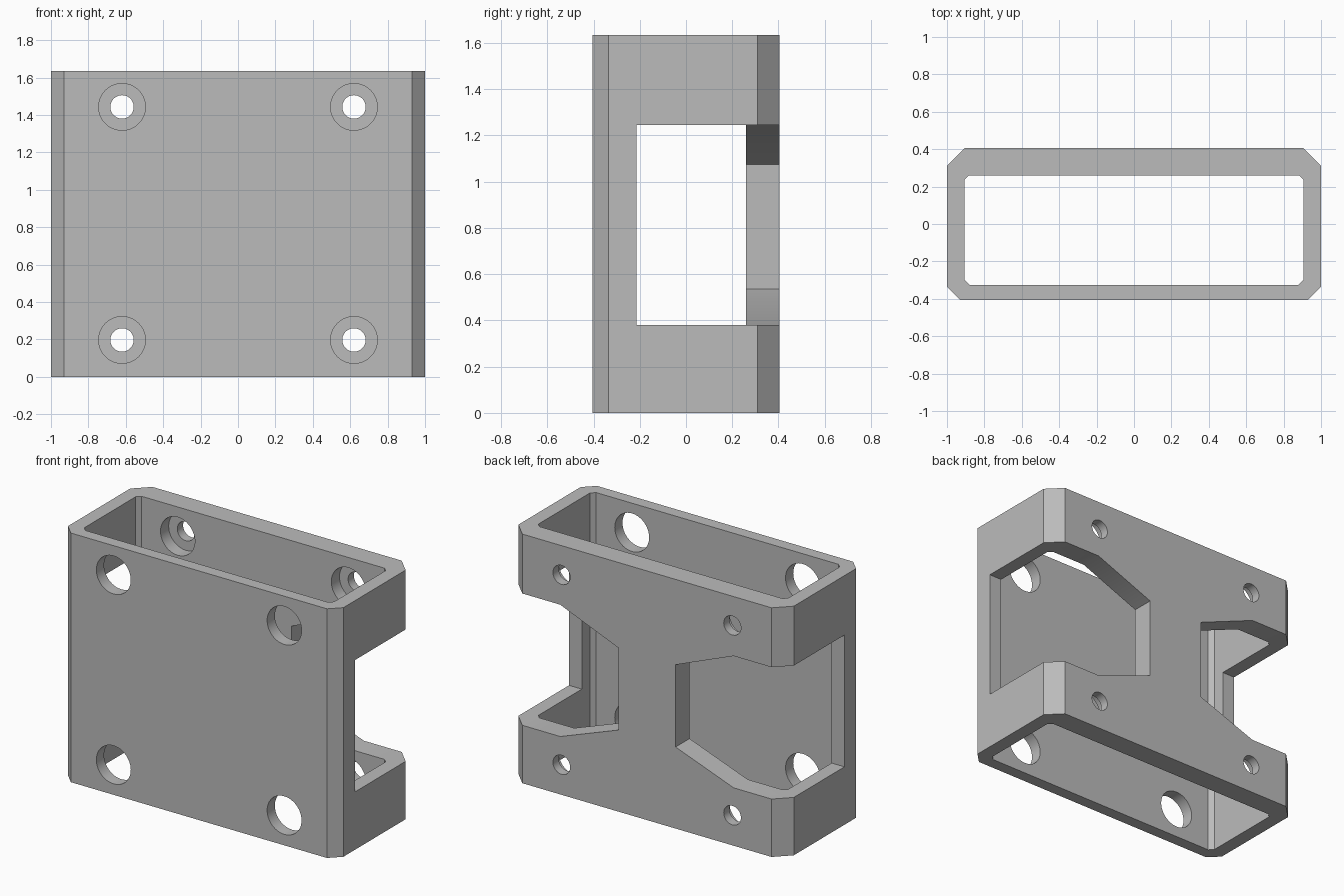
import bpy, bmesh, math
from mathutils import Matrix, Vector

cube = bpy.data.objects.get("Cube")
if cube:
    bpy.data.objects.remove(cube, do_unlink=True)

HEIGHT = 1.635
HOLE_X, HOLE_Z = 0.62, (0.197, 1.443)

grey = bpy.data.materials.new("plain grey")
grey.use_nodes = True
grey.diffuse_color = (0.5, 0.5, 0.5, 1)
grey.node_tree.nodes["Principled BSDF"].inputs["Base Color"].default_value = (0.5, 0.5, 0.5, 1)


def prism(name, points, shift):
    """Extrude a closed flat outline along the shift vector."""
    bm = bmesh.new()
    face = bm.faces.new([bm.verts.new(p) for p in points])
    result = bmesh.ops.extrude_face_region(bm, geom=[face])
    verts = [v for v in result["geom"] if isinstance(v, bmesh.types.BMVert)]
    bmesh.ops.translate(bm, vec=Vector(shift), verts=verts)
    bmesh.ops.recalc_face_normals(bm, faces=bm.faces)
    mesh = bpy.data.meshes.new(name)
    bm.to_mesh(mesh)
    bm.free()
    mesh.materials.append(grey)
    obj = bpy.data.objects.new(name, mesh)
    bpy.context.collection.objects.link(obj)
    return obj


def hole(x, z, radius, y0, y1):
    """Round cutter running along y."""
    steps = 48
    ring = [(x + radius * math.cos(math.tau * i / steps), y0,
             z + radius * math.sin(math.tau * i / steps)) for i in range(steps)]
    return prism("hole_cutter", ring, (0, y1 - y0, 0))


def cut(target, cutter):
    cutter.hide_render = True
    mod = target.modifiers.new("cut", "BOOLEAN")
    mod.operation = "DIFFERENCE"
    mod.solver = "EXACT"
    mod.object = cutter
    bpy.context.view_layer.objects.active = target
    bpy.ops.object.modifier_apply(modifier=mod.name)
    bpy.data.objects.remove(cutter, do_unlink=True)


def mirrored(half, z):
    """Complete a right-hand half profile across x = 0."""
    return [(x, y, z) for x, y in half] + [(-x, y, z) for x, y in reversed(half)]


# Chamfered rectangular tube
outer = [(0.93, -0.405), (1, -0.335), (1, 0.31), (0.905, 0.405)]
inner = [(0.88, -0.325), (0.907, -0.298), (0.907, 0.235), (0.882, 0.26)]
housing = prism("housing", mirrored(outer, 0), (0, 0, HEIGHT))
cut(housing, prism("bore_cutter", mirrored(inner, -0.1), (0, 0, HEIGHT + 0.2)))

for side in (-1, 1):
    # Side opening that wraps round into the back wall
    window = [(1.2, 0.38), (0.63, 0.38), (0.208, 0.535),
              (0.208, 1.075), (0.63, 1.245), (1.2, 1.245)]
    cut(housing, prism("window_cutter",
                       [(side * x, -0.215, z) for x, z in window], (0, 0.8, 0)))
    # Tool access holes in front, counterbored screw holes in back
    for z in HOLE_Z:
        cut(housing, hole(side * HOLE_X, z, 0.125, -0.6, 0.345))
        cut(housing, hole(side * HOLE_X, z, 0.0625, 0.2, 0.6))

# Smooth bores, crisp edges
bpy.ops.object.select_all(action="DESELECT")
housing.select_set(True)
bpy.context.view_layer.objects.active = housing
bpy.ops.object.shade_smooth_by_angle(angle=math.radians(25))
